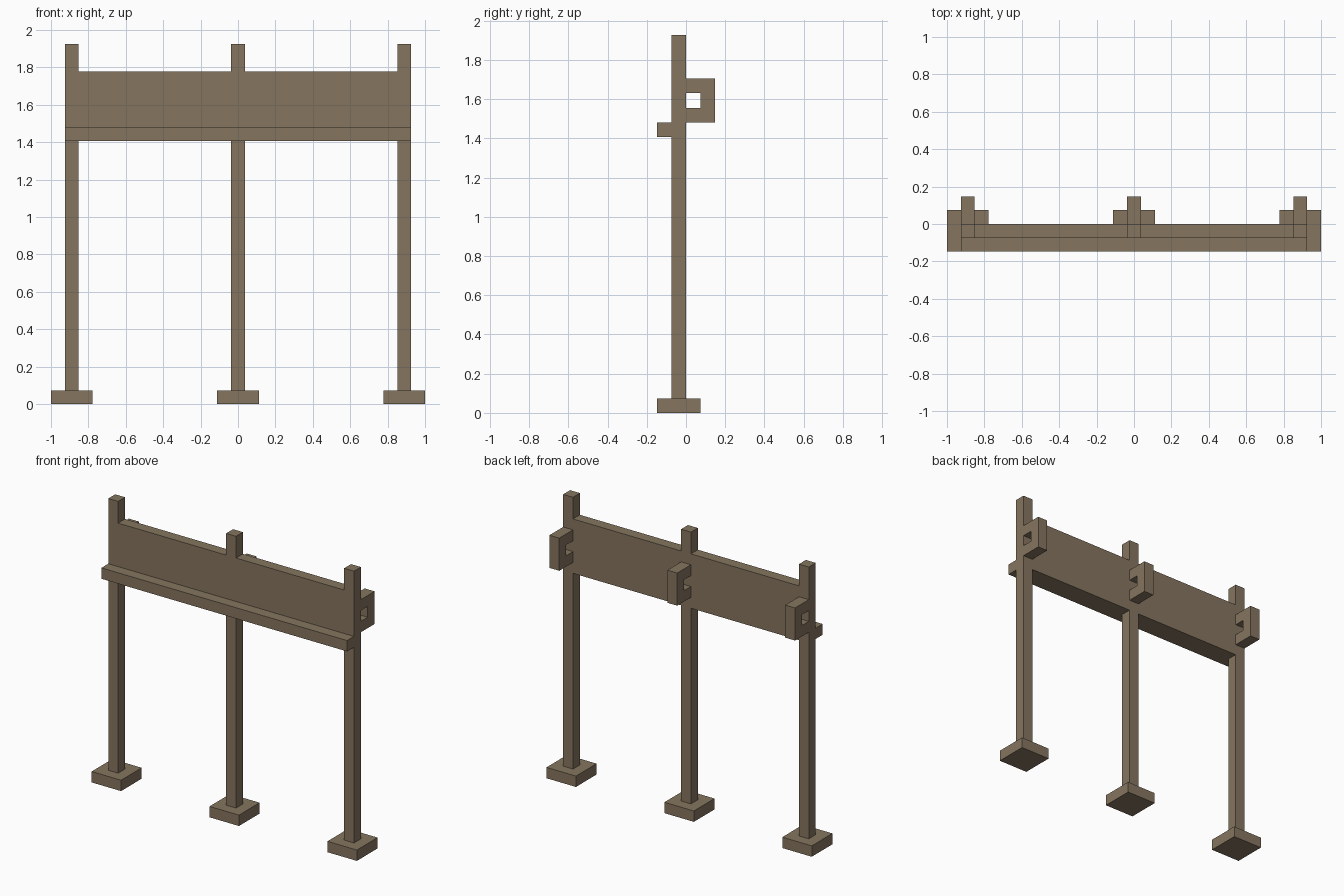
import bpy
import bmesh

if "Cube" in bpy.data.objects:
    bpy.data.objects.remove(bpy.data.objects["Cube"], do_unlink=True)

U = 2 / 27  # timber thickness; all sizes are multiples of it

wood = bpy.data.materials.new("weathered_wood")
wood.use_nodes = True
colour = (0.235, 0.178, 0.114, 1)
wood.diffuse_color = colour
wood.node_tree.nodes["Principled BSDF"].inputs["Base Color"].default_value = colour


def extrude_profile(name, profile, x0, x1):
    """Extrude a (y, z) outline along x, in timber units."""
    bm = bmesh.new()
    face = bm.faces.new([bm.verts.new((x0 * U, y * U, z * U)) for y, z in profile])
    ext = bmesh.ops.extrude_face_region(bm, geom=[face])
    moved = [v for v in ext["geom"] if isinstance(v, bmesh.types.BMVert)]
    bmesh.ops.translate(bm, verts=moved, vec=((x1 - x0) * U, 0, 0))
    bmesh.ops.recalc_face_normals(bm, faces=bm.faces)
    mesh = bpy.data.meshes.new(name)
    bm.to_mesh(mesh)
    bm.free()
    mesh.materials.append(wood)
    obj = bpy.data.objects.new(name, mesh)
    bpy.context.collection.objects.link(obj)
    return obj


def box(name, x0, x1, y0, y1, z0, z1):
    return extrude_profile(name, [(y0, z0), (y1, z0), (y1, z1), (y0, z1)], x0, x1)


# Posts, each with a square foot and a C-shaped bracket at the back
bracket = [(0, 20), (2, 20), (2, 23), (0, 23), (0, 22), (1, 22), (1, 21), (0, 21)]
for side, x in (("right", -12), ("middle", 0), ("left", 12)):
    box(side + "_foot", x - 1.5, x + 1.5, -2, 1, 0, 1)
    box(side + "_post", x - 0.5, x + 0.5, -1, 0, 1, 26)
    extrude_profile(side + "_bracket", bracket, x - 0.5, x + 0.5)

# Panels fitted flush between the posts
for side, s in (("right", -12), ("left", 0)):
    box(side + "_panel", s + 0.5, s + 11.5, -1, 0, 19, 24)

# Ledge along the bottom of the front
box("front_ledge", -12.5, 12.5, -2, -1, 19, 20)
